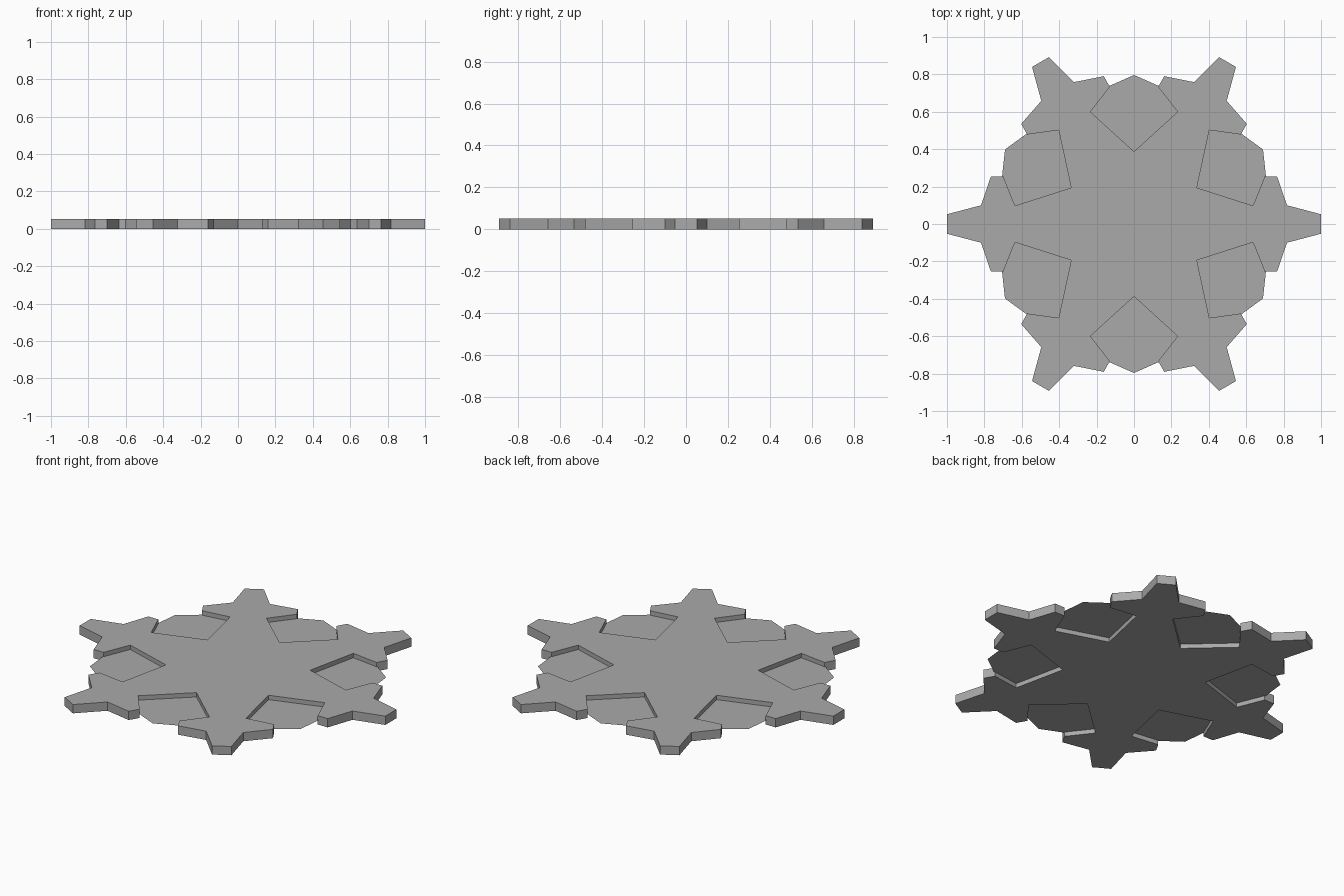
import bpy, bmesh
from math import radians
from mathutils import Matrix, Vector

old = bpy.data.objects.get("Cube")
if old:
    bpy.data.objects.remove(old, do_unlink=True)

THICK = 0.052

grey = bpy.data.materials.new("plain grey")
grey.use_nodes = True
colour = (0.4, 0.4, 0.4, 1)
grey.diffuse_color = colour
grey.node_tree.nodes["Principled BSDF"].inputs["Base Color"].default_value = colour


def six_fold(sector):
    """Repeat one 60 degree sector of an outline around z."""
    return [Matrix.Rotation(radians(60 * k), 3, 'Z') @ Vector((x, y, 0))
            for k in range(6) for x, y in sector]


def make_part(name, outline, z, height=0):
    bm = bmesh.new()
    face = bm.faces.new([bm.verts.new(p + Vector((0, 0, z))) for p in outline])
    if height:
        top = bmesh.ops.extrude_face_region(bm, geom=[face])["geom"]
        bmesh.ops.translate(bm, vec=(0, 0, height),
                            verts=[v for v in top if isinstance(v, bmesh.types.BMVert)])
        bmesh.ops.recalc_face_normals(bm, faces=bm.faces)
    mesh = bpy.data.meshes.new(name)
    bm.to_mesh(mesh)
    bm.free()
    mesh.materials.append(grey)
    obj = bpy.data.objects.new(name, mesh)
    bpy.context.collection.objects.link(obj)
    return obj


# Star body: half an arm is mirrored, then closed by the notch corner
half_arm = [(1.0, 0.052), (0.818, 0.1), (0.765, 0.255), (0.70, 0.255), (0.636, 0.098)]
arm = [(x, -y) for x, y in reversed(half_arm)] + half_arm
notch_corner = (0.336, 0.194)
make_part("star_body", six_fold(arm + [notch_corner]), 0, THICK)

# Thin web sheet filling the notches halfway up
make_part("web_sheet", six_fold([(0.733, 0), (0.69, 0.398)]), THICK / 2)
